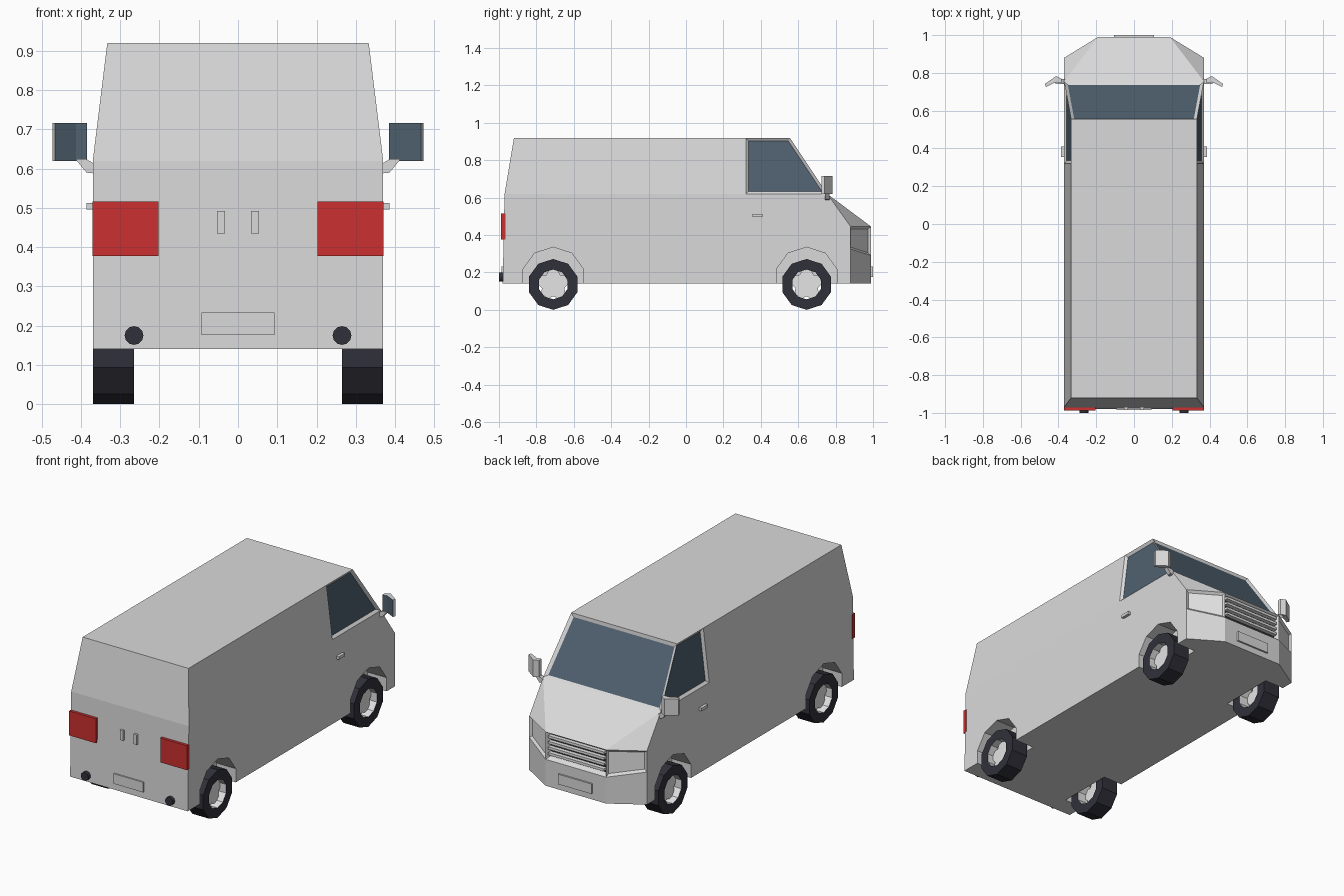
import bpy, bmesh, math
from mathutils import Vector

cube = bpy.data.objects.get("Cube")
if cube:
    bpy.data.objects.remove(cube, do_unlink=True)


def material(name, r, g, b):
    m = bpy.data.materials.new(name)
    m.use_nodes = True
    m.diffuse_color = (r, g, b, 1)
    node = next(n for n in m.node_tree.nodes if n.type == 'BSDF_PRINCIPLED')
    node.inputs["Base Color"].default_value = (r, g, b, 1)
    return m


GREY = material("body grey", 0.7, 0.7, 0.7)
SILVER = material("light silver", 0.78, 0.78, 0.78)
GLASS = material("blue glass", 0.08, 0.12, 0.16)
RUBBER = material("black rubber", 0.03, 0.03, 0.042)
RED = material("lamp red", 0.6, 0.03, 0.03)
SIDES = (("left", 1), ("right", -1))


def finish(bm, name, *mats):
    bmesh.ops.recalc_face_normals(bm, faces=bm.faces)
    mesh = bpy.data.meshes.new(name)
    bm.to_mesh(mesh)
    bm.free()
    for m in mats:
        mesh.materials.append(m)
    ob = bpy.data.objects.new(name, mesh)
    bpy.context.collection.objects.link(ob)
    return ob


def add_prism(bm, points, offset):
    """Extrude a flat outline along an offset."""
    face = bm.faces.new([bm.verts.new(p) for p in points])
    new = bmesh.ops.extrude_face_region(bm, geom=[face], use_keep_orig=True)
    verts = [g for g in new["geom"] if isinstance(g, bmesh.types.BMVert)]
    bmesh.ops.translate(bm, verts=verts, vec=Vector(offset))


def prism(name, points, offset, mat):
    bm = bmesh.new()
    add_prism(bm, points, offset)
    return finish(bm, name, mat)


def box(name, x, y, z, mat):
    pts = [(x[0], y[0], z[0]), (x[1], y[0], z[0]), (x[1], y[0], z[1]), (x[0], y[0], z[1])]
    return prism(name, pts, (0, y[1] - y[0], 0), mat)


def ring(x, y, z, radius, count=10):
    """Polygon in the side plane with one corner on top."""
    step = math.tau / count
    return [(x, y + radius * math.sin(i * step), z + radius * math.cos(i * step))
            for i in range(count)]


# Body shell: key corners of one half, mirrored
W, FLOOR, BELT, ROOF = 0.37, 0.14, 0.62, 0.92
corners = {
    "tail_low": (W, -0.98, FLOOR), "tail_mid": (W, -0.97, BELT), "tail_top": (0.333, -0.92, ROOF),
    "door_mid": (W, 0.32, BELT), "door_top": (0.333, 0.32, ROOF),
    "cowl": (W, 0.755, BELT), "brow": (0.333, 0.555, ROOF),
    "corner_low": (W, 0.88, FLOOR), "corner_mid": (W, 0.88, 0.325), "corner_top": (W, 0.88, 0.445),
    "nose_low": (0.19, 0.99, FLOOR), "nose_mid": (0.19, 0.99, 0.29), "nose_top": (0.19, 0.99, 0.445),
}
bm = bmesh.new()
vert = {(k, s): bm.verts.new((p[0] * s, p[1], p[2])) for k, p in corners.items() for s in (1, -1)}


def panel(names, s):
    return bm.faces.new([vert[n, s] for n in names.split()])


def span(names):
    """Face bridging both halves."""
    n = names.split()
    return bm.faces.new([vert[k, 1] for k in n] + [vert[k, -1] for k in reversed(n)])


windows, lamps = [], []
for _, s in SIDES:
    panel("tail_low corner_low corner_mid corner_top cowl door_mid tail_mid", s)
    panel("tail_mid door_mid door_top tail_top", s)
    windows.append(panel("door_mid cowl brow door_top", s))
    panel("cowl corner_top nose_top", s)
    lamps.append(panel("corner_mid nose_mid nose_top corner_top", s))
    panel("corner_low nose_low nose_mid corner_mid", s)
span("tail_low tail_mid")
span("tail_mid tail_top")
span("tail_top door_top brow")
windshield = span("brow cowl")
span("cowl nose_top")
grille = span("nose_top nose_mid")
span("nose_mid nose_low")
span("tail_low corner_low nose_low")
bmesh.ops.recalc_face_normals(bm, faces=bm.faces)

# Recessed windows, headlights and grille
for faces, border, depth, slot in ((windows, 0.015, 0.012, 1), ([windshield], 0.018, 0.01, 1),
                                   (lamps, 0.013, 0.012, 2), ([grille], 0.015, 0.025, 3)):
    bmesh.ops.inset_individual(bm, faces=faces, thickness=border, depth=-depth,
                               use_even_offset=True)
    for f in faces:
        f.material_index = slot
body = finish(bm, "body", GREY, GLASS, SILVER, RUBBER)

# Wheel arches cut from the body
AXLES = (("front", 0.645), ("rear", -0.71))
bm = bmesh.new()
for _, s in SIDES:
    for _, y in AXLES:
        add_prism(bm, ring(s * 0.25, y, 0.165, 0.17), (s * 0.2, 0, 0))
cutter = finish(bm, "arch_cutter", GREY)
cutter.hide_render = True
mod = body.modifiers.new("arches", 'BOOLEAN')
mod.operation = 'DIFFERENCE'
mod.solver = 'EXACT'
mod.object = cutter
bpy.context.view_layer.objects.active = body
bpy.ops.object.modifier_apply(modifier=mod.name)
bpy.data.objects.remove(cutter, do_unlink=True)

# Wheels: hollow ten-sided tyre with a notched rim disc
for side, s in SIDES:
    for end, y in AXLES:
        bm = bmesh.new()
        section = ((0.265, 0.08), (0.265, 0.136), (0.369, 0.136), (0.369, 0.08))
        loops = [[bm.verts.new(p) for p in ring(s * x, y, 0.136, r)] for x, r in section]
        for k in range(4):
            a, b = loops[k], loops[(k + 1) % 4]
            for i in range(10):
                j = (i + 1) % 10
                f = bm.faces.new((a[i], a[j], b[j], b[i]))
                f.material_index = 1 if k == 3 else 0
        finish(bm, f"{end}_{side}_tyre", RUBBER, SILVER)
        outline = [Vector(p) for p in ring(s * 0.32, y, 0.136, 0.079, 20)]
        hub = Vector((s * 0.32, y, 0.136))
        outline = [hub.lerp(p, 0.8) if i % 4 == 2 else p for i, p in enumerate(outline)]
        prism(f"{end}_{side}_rim", outline, (s * 0.012, 0, 0), SILVER)

# Grille slats
for i in range(4):
    z = 0.318 + i * 0.032
    box(f"grille_slat_{i + 1}", (-0.175, 0.175), (0.965, 0.988), (z, z + 0.014), SILVER)

# Number plates
box("nose_plate", (-0.105, 0.105), (0.985, 1.0), (0.175, 0.232), GREY)
box("tail_plate", (-0.093, 0.093), (-0.986, -0.97), (0.176, 0.233), GREY)

for side, s in SIDES:
    # Tail lamp, parking sensor and door handles
    box(f"{side}_tail_lamp", (s * 0.203, s * 0.371), (-0.988, -0.965), (0.377, 0.516), RED)
    disc = [(s * 0.265 + p[1], -1.0, p[2]) for p in ring(0, 0, 0.175, 0.024, 12)]
    prism(f"{side}_tail_pipe", disc, (0, 0.04, 0), RUBBER)
    box(f"{side}_tail_handle", (s * 0.033, s * 0.053), (-0.986, -0.965), (0.435, 0.492), GREY)
    box(f"{side}_door_handle", (s * 0.365, s * 0.386), (0.355, 0.41), (0.496, 0.513), GREY)

    # Wing mirror with glass on its tail-facing sides
    plan = ((0.472, 0.741), (0.413, 0.783), (0.385, 0.77),
            (0.385, 0.747), (0.413, 0.751), (0.466, 0.725))
    mirror = prism(f"{side}_mirror", [(s * x, y, 0.62) for x, y in plan], (0, 0, 0.096), GREY)
    mirror.data.materials.append(GLASS)
    for f in mirror.data.polygons:
        f.material_index = int(f.normal.y < -0.6)
    arm = ((0.365, 0.612), (0.368, 0.588), (0.386, 0.59), (0.415, 0.625), (0.388, 0.625))
    prism(f"{side}_mirror_arm", [(s * x, 0.742, z) for x, z in arm], (0, 0.025, 0), GREY)
